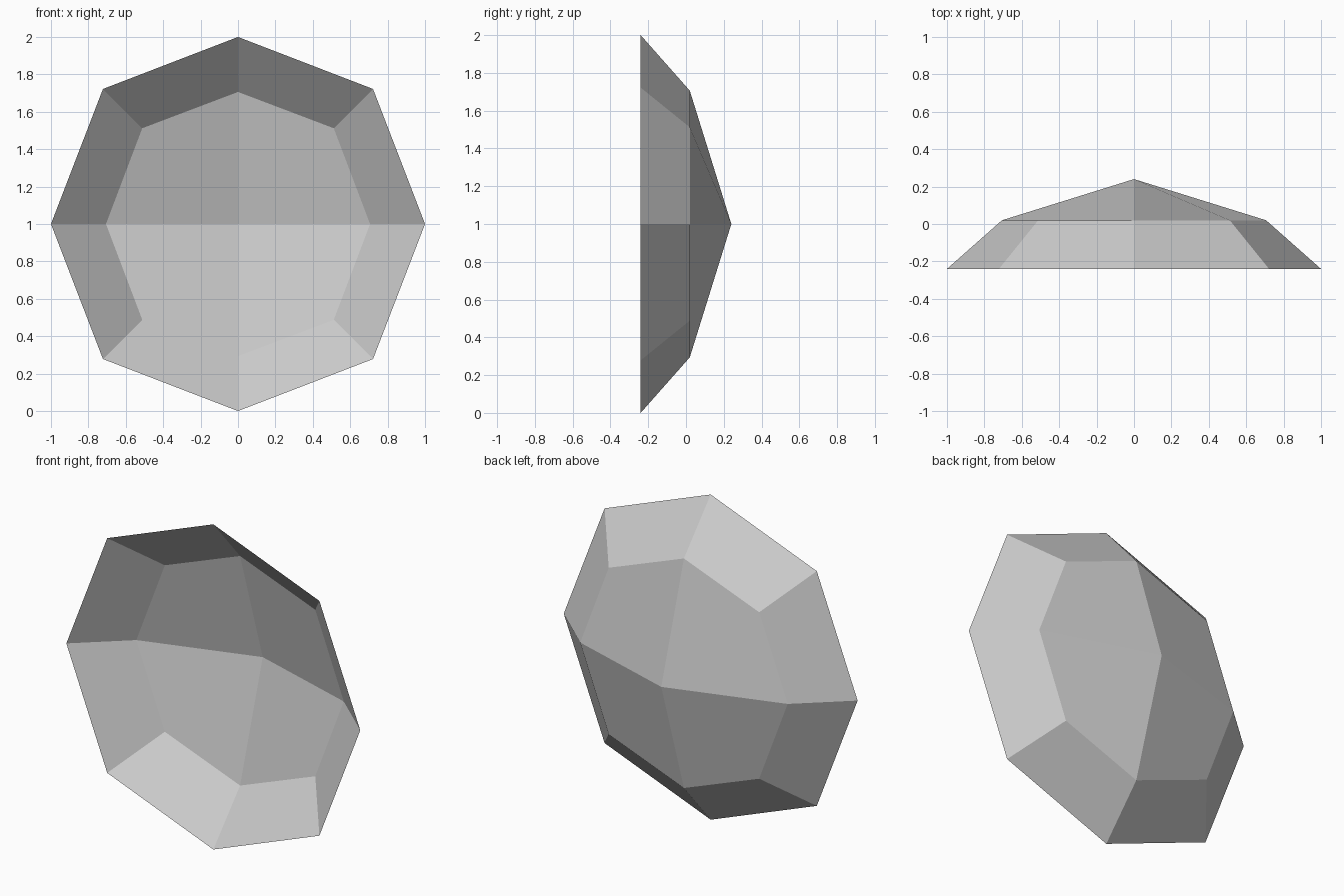
import bpy
import bmesh
from math import sin, cos, pi, sqrt

cube = bpy.data.objects.get("Cube")
if cube:
    bpy.data.objects.remove(cube, do_unlink=True)

grey = bpy.data.materials.new("light grey")
grey.use_nodes = True
colour = (0.6, 0.6, 0.6, 1)
grey.diffuse_color = colour
grey.node_tree.nodes["Principled BSDF"].inputs["Base Color"].default_value = colour

bm = bmesh.new()


def ring(axis_radius, corner, y):
    """Eight points, alternating axis points and square corners."""
    points = []
    for i in range(8):
        r = corner * sqrt(2) if i % 2 else axis_radius
        a = i * pi / 4
        points.append(bm.verts.new((r * cos(a), y, 1 + r * sin(a))))
    return points


# Open front rim, shoulder ring and the tip of the back
rim = ring(1.0, 0.722, -0.24)
shoulder = ring(0.706, 0.512, 0.02)
tip = bm.verts.new((0, 0.24, 1))

# Sloping side wall
for i in range(8):
    j = (i + 1) % 8
    bm.faces.new((rim[i], shoulder[i], shoulder[j], rim[j]))

# Four back panels; the first folds from tip to corner, the rest across
for i in range(0, 8, 2):
    a, corner, b = shoulder[i], shoulder[i + 1], shoulder[(i + 2) % 8]
    bm.faces.new((tip, b, corner, a) if i == 0 else (b, corner, a, tip))

mesh = bpy.data.meshes.new("faceted_dish")
bm.to_mesh(mesh)
bm.free()
mesh.materials.append(grey)
dish = bpy.data.objects.new("faceted_dish", mesh)
bpy.context.collection.objects.link(dish)
